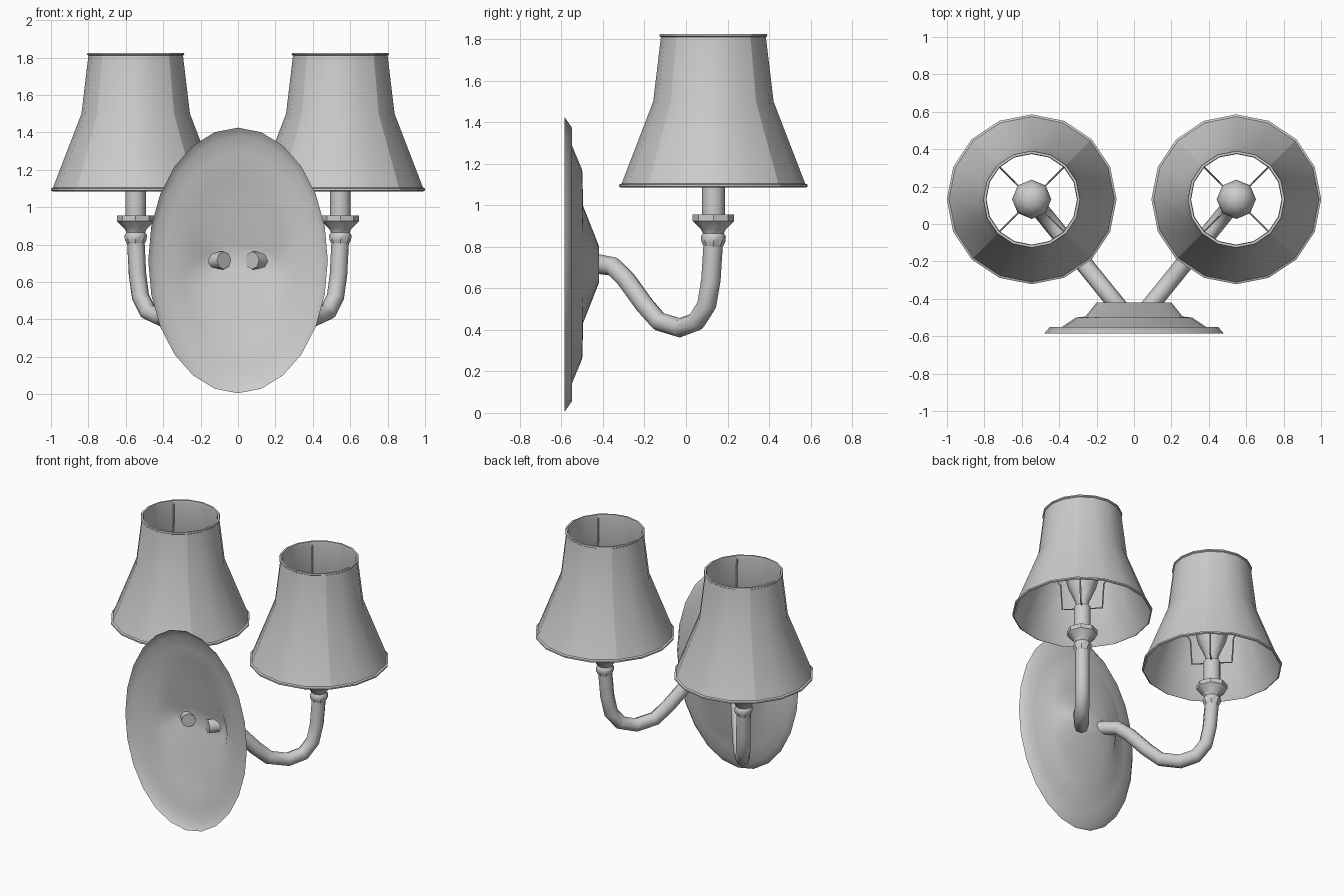
import bpy, bmesh, math
from mathutils import Vector

cube = bpy.data.objects.get("Cube")
if cube:
    bpy.data.objects.remove(cube, do_unlink=True)

grey = bpy.data.materials.new("plain_grey")
grey.use_nodes = True
grey.diffuse_color = (0.6, 0.6, 0.6, 1)
grey.node_tree.nodes["Principled BSDF"].inputs["Base Color"].default_value = (0.6, 0.6, 0.6, 1)

LAMP_X, LAMP_Y = 0.547, 0.132


def finish(name, bm, sharp=40, seams=()):
    """Smooth the mesh, keep hard edges and seams sharp, and link it."""
    bmesh.ops.recalc_face_normals(bm, faces=bm.faces)
    for f in bm.faces:
        f.smooth = True
    for e in bm.edges:
        e.smooth = e.calc_face_angle(0) < math.radians(sharp)
    for e in seams:
        e.smooth = False
    mesh = bpy.data.meshes.new(name)
    bm.to_mesh(mesh)
    bm.free()
    mesh.materials.append(grey)
    obj = bpy.data.objects.new(name, mesh)
    bpy.context.collection.objects.link(obj)
    return obj


def skin(bm, rings, closed=False):
    """Bridge rings of points with quads; return the lengthwise edges per column."""
    loops = [[bm.verts.new(p) for p in ring] for ring in rings]
    pairs = list(zip(loops, loops[1:])) + ([(loops[-1], loops[0])] if closed else [])
    n = len(loops[0])
    for a, b in pairs:
        for i in range(n):
            j = (i + 1) % n
            bm.faces.new((a[i], a[j], b[j], b[i]))
    columns = [[bm.edges.get((a[i], b[i])) for a, b in pairs] for i in range(n)]
    return loops, columns


def circle(r, z, x, y, n):
    return [(x + r * math.cos(math.tau * i / n), y + r * math.sin(math.tau * i / n), z)
            for i in range(n)]


def lathe(name, profile, x, n, sharp=40):
    bm = bmesh.new()
    loops, _ = skin(bm, [circle(r, z, x, LAMP_Y, n) for r, z in profile])
    bm.faces.new(loops[0])
    bm.faces.new(loops[-1])
    return finish(name, bm, sharp)


def tube(name, points, r, n):
    """Sweep a round section along a path."""
    pts = [Vector(p) for p in points]
    bm = bmesh.new()
    rings = []
    side = None
    for i, p in enumerate(pts):
        t = (pts[min(i + 1, len(pts) - 1)] - pts[max(i - 1, 0)]).normalized()
        if side is None:
            side = t.cross(Vector((0, 0, 1)))
            if side.length < 0.01:
                side = Vector((1, 0, 0))
        side = (side - t * side.dot(t)).normalized()
        up = t.cross(side)
        rings.append([p + r * (side * math.cos(math.tau * k / n) + up * math.sin(math.tau * k / n))
                      for k in range(n)])
    loops, _ = skin(bm, rings)
    bm.faces.new(loops[0])
    bm.faces.new(loops[-1])
    return finish(name, bm, 50)


# Wall plate: hollow oval shell rising to a small oval boss
bm = bmesh.new()
plate = [(0.48, 0.71, -0.585), (0.45, 0.66, -0.55), (0.385, 0.575, -0.55),
         (0.31, 0.455, -0.50), (0.26, 0.28, -0.495), (0.20, 0.09, -0.42)]
rings = [[(rx * math.sin(math.tau * i / 24), y, 0.715 + rz * math.cos(math.tau * i / 24))
          for i in range(24)] for rx, rz, y in plate]
loops, _ = skin(bm, rings)
bm.faces.new(loops[-1])
finish("wall_plate", bm, 75)

ARM = [(-0.45, 0.715), (-0.41, 0.715), (-0.35, 0.705), (-0.29, 0.645), (-0.20, 0.52),
       (-0.13, 0.44), (-0.03, 0.41), (0.05, 0.44), (0.10, 0.52), (0.12, 0.64), (LAMP_Y, 0.83)]
CUP = [(0.045, 0.80), (0.058, 0.825), (0.06, 0.85), (0.05, 0.865), (0.06, 0.885),
       (0.1, 0.925), (0.1, 0.955)]
BULB = [(0.035, 1.12), (0.045, 1.17), (0.09, 1.27), (0.105, 1.33), (0.09, 1.39), (0.04, 1.43)]
SHADE = [(0.445, 1.085), (0.454, 1.09), (0.454, 1.1), (0.442, 1.105), (0.29, 1.5), (0.253, 1.81),
         (0.26, 1.815), (0.258, 1.825), (0.245, 1.825), (0.242, 1.81), (0.28, 1.5), (0.432, 1.105)]
WIRE = [(0.04, 1.12), (0.13, 1.12), (0.14, 1.3), (0.272, 1.48), (0.243, 1.8)]

for label, s in (("left", 1), ("right", -1)):
    x = s * LAMP_X

    # Curved arm running diagonally out from the plate
    slope = (LAMP_X - 0.10) / (LAMP_Y + 0.42)
    tube(label + "_arm", [(s * (0.10 + (y + 0.42) * slope), y, z) for y, z in ARM], 0.047, 8)

    # Cup, candle sleeve and bulb
    lathe(label + "_cup", CUP, x, 8)
    lathe(label + "_candle", [(0.055, 0.95), (0.055, 1.13)], x, 12)
    lathe(label + "_bulb", BULB, x, 8, 60)

    # Flared shade with rolled rims and four seams
    bm = bmesh.new()
    _, columns = skin(bm, [circle(r, z, x, LAMP_Y, 16) for r, z in SHADE], closed=True)
    seams = [e for i in range(2, 16, 4) for e in columns[i]]
    finish(label + "_shade", bm, 40, seams)

    # Four wires holding the shade
    for k in range(4):
        a = math.pi / 4 + k * math.pi / 2
        tube(f"{label}_shade_wire_{k + 1}",
             [(x + r * math.cos(a), LAMP_Y + r * math.sin(a), z) for r, z in WIRE], 0.005, 4)
